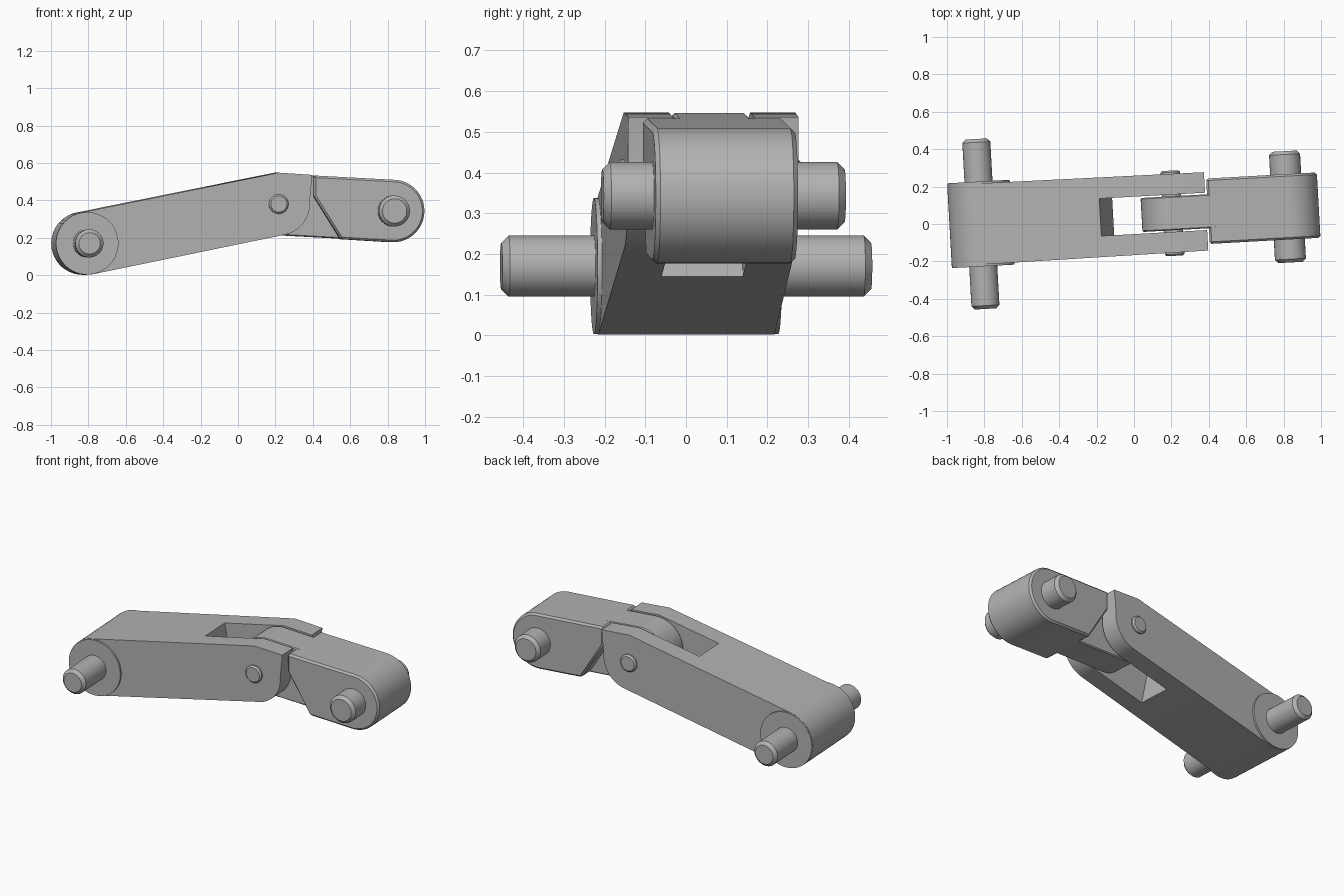
import bpy, bmesh
from math import radians, cos, sin
from mathutils import Matrix, Vector

cube = bpy.data.objects.get("Cube")
if cube:
    bpy.data.objects.remove(cube, do_unlink=True)

grey = bpy.data.materials.new("machined_grey")
grey.use_nodes = True
COLOUR = (0.45, 0.45, 0.45, 1)
grey.diffuse_color = COLOUR
grey.node_tree.nodes["Principled BSDF"].inputs["Base Color"].default_value = COLOUR

# The whole linkage is turned slightly about the vertical axis
PLACE = Matrix.Translation((0, 0.046, 0)) @ Matrix.Rotation(radians(3.2), 4, "Z")
LEFT, HINGE, RIGHT = (-0.82, 0.17), (0.206, 0.38), (0.822, 0.343)


def arc(centre, r, a0, a1, n=28):
    angles = [radians(a0 + (a1 - a0) * i / n) for i in range(n + 1)]
    return [(centre[0] + r * cos(a), centre[1] + r * sin(a)) for a in angles]


def finish(obj):
    bpy.ops.object.select_all(action="DESELECT")
    bpy.context.view_layer.objects.active = obj
    obj.select_set(True)
    for m in list(obj.modifiers):
        bpy.ops.object.modifier_apply(modifier=m.name)
    bpy.ops.object.shade_smooth_by_angle(angle=radians(30))


def slab(name, profile, half, taper=None, bevel=0):
    """Extrude an x-z profile to +/- half in y; taper gives half width by x."""
    bm = bmesh.new()
    rings = [[bm.verts.new((x, s * (taper(x) if taper else half), z))
              for x, z in profile] for s in (-1, 1)]
    bm.faces.new(rings[0])
    bm.faces.new(rings[1][::-1])
    n = len(profile)
    for i in range(n):
        j = (i + 1) % n
        bm.faces.new((rings[0][i], rings[1][i], rings[1][j], rings[0][j]))
    bmesh.ops.recalc_face_normals(bm, faces=bm.faces)
    bm.transform(PLACE)
    mesh = bpy.data.meshes.new(name)
    bm.to_mesh(mesh)
    bm.free()
    obj = bpy.data.objects.new(name, mesh)
    bpy.context.collection.objects.link(obj)
    mesh.materials.append(grey)
    if bevel:
        mod = obj.modifiers.new("edge", "BEVEL")
        mod.width, mod.segments = bevel, 1
        mod.limit_method, mod.angle_limit = "ANGLE", radians(40)
    return obj


def pin(name, centre, r, half, chamfer):
    obj = slab(name, arc(centre, r, 0, 352.5, 47), half, bevel=chamfer)
    finish(obj)


# Long arm: rounded ends, bent top, narrowing towards the fork
profile = arc(LEFT, 0.168, 101.5, 281.5) + arc(HINGE, 0.167, -78.5, 5)
profile += [(0.386, 0.536), (0.206, 0.548)]
arm = slab("long_arm", profile, 0, taper=lambda x: 0.212 - 0.006 * x)

# Fork slot, with its closed end square to the arm
slot = slab("slot_cutter", [(-0.06, -0.1), (0.7, -0.1), (0.7, 0.8), (-0.25, 0.8)], 0.1)
slot.hide_render = True
cut = arm.modifiers.new("slot", "BOOLEAN")
cut.operation, cut.object, cut.solver = "DIFFERENCE", slot, "EXACT"
finish(arm)
bpy.data.objects.remove(slot, do_unlink=True)

# Round boss around the left pin
finish(slab("end_boss", arc(LEFT, 0.167, 0, 354, 59), 0.227))

# Short link: tongue between the fork prongs, wider block outside
tongue = arc(HINGE, 0.166, 86.6, 266.6) + [(0.6, 0.192), (0.6, 0.52)]
finish(slab("hinge_tongue", tongue, 0.091, bevel=0.006))
block = arc(RIGHT, 0.167, 86.6, -93.4)
block += [(0.54, 0.193), (0.396, 0.425), (0.396, 0.533)]
finish(slab("link_block", block, 0.175, bevel=0.011))

# Cross pins
pin("left_pin", LEFT, 0.075, 0.455, 0.018)
pin("hinge_pin", HINGE, 0.052, 0.228, 0.009)
pin("right_pin", RIGHT, 0.083, 0.298, 0.018)
